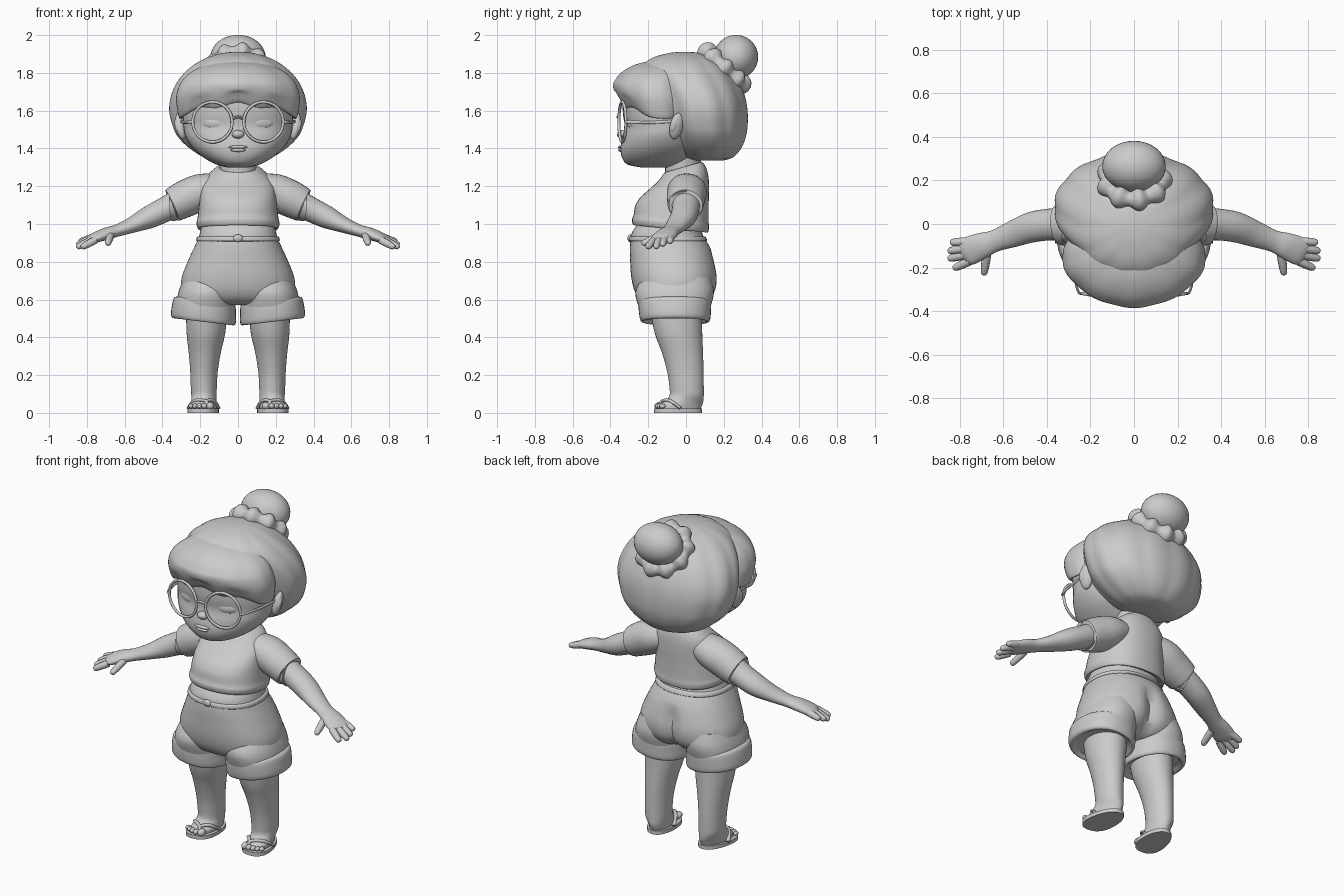
import bpy, bmesh
from math import sin, cos, pi, radians, exp
from mathutils import Vector, Matrix


def finish(name, bm, mirror=False):
    bmesh.ops.recalc_face_normals(bm, faces=bm.faces)
    me = bpy.data.meshes.new(name)
    bm.to_mesh(me)
    bm.free()
    ob = bpy.data.objects.new(name, me)
    bpy.context.collection.objects.link(ob)
    if mirror:
        ob.modifiers.new("mirror", 'MIRROR').use_mirror_merge = False
    bpy.ops.object.select_all(action='DESELECT')
    ob.select_set(True)
    bpy.context.view_layer.objects.active = ob
    bpy.ops.object.shade_smooth_by_angle(angle=radians(45))
    return ob


def spline(rows, steps):
    """Catmull-Rom through rows of numbers."""
    out = []
    for i in range(len(rows) - 1):
        a, b, c, d = rows[max(i - 1, 0)], rows[i], rows[i + 1], rows[min(i + 2, len(rows) - 1)]
        for s in range(steps):
            t = s / steps
            out.append([0.5 * (2 * q + (r - p) * t + (2 * p - 5 * q + 4 * r - w) * t * t
                               + (3 * q - p - 3 * r + w) * t ** 3) for p, q, r, w in zip(a, b, c, d)])
    return out + [list(rows[-1])]


def skin(name, rings, mirror, warp, closed=False):
    bm = bmesh.new()
    vs = [[bm.verts.new(warp(p) if warp else p) for p in ring] for ring in rings]
    n = len(vs[0])
    pairs = list(zip(vs, vs[1:])) + ([(vs[-1], vs[0])] if closed else [])
    for a, b in pairs:
        for j in range(n):
            k = (j + 1) % n
            bm.faces.new((a[j], a[k], b[k], b[j]))
    if not closed:
        bm.faces.new(vs[0])
        bm.faces.new(vs[-1])
    return finish(name, bm, mirror)


def loft(name, rows, p=2.0, mirror=False, warp=None, ripple=(0, 1), n=40, steps=4):
    """Stack of horizontal superellipses; row = z, x centre, front y, back y, half width."""
    rings = []
    for z, x, y0, y1, rx in spline(rows, steps):
        ring = []
        for j in range(n):
            a = 2 * pi * j / n
            c, s = cos(a), sin(a)
            f = 1 - ripple[0] * abs(cos(ripple[1] * a)) ** 3
            c, s = (abs(q) ** (2 / p) * (1 if q > 0 else -1) * f for q in (c, s))
            ring.append(Vector((x + rx * c, (y0 + y1) / 2 + (y1 - y0) / 2 * s, z)))
        rings.append(ring)
    return skin(name, rings, mirror, warp)


def tube(name, rows, mirror=False, n=16, steps=4):
    """Sweep along a path; row = x, y, z, sideways radius, vertical radius."""
    rows = spline(rows, steps)
    pts = [Vector(r[:3]) for r in rows]
    rings = []
    for i, r in enumerate(rows):
        t = (pts[min(i + 1, len(pts) - 1)] - pts[max(i - 1, 0)]).normalized()
        u = t.cross(Vector((0, 0, 1))).normalized()
        v = u.cross(t)
        rings.append([pts[i] + u * r[3] * cos(2 * pi * j / n) + v * r[4] * sin(2 * pi * j / n)
                      for j in range(n)])
    return skin(name, rings, mirror, None)


def torus(name, R, r, mat, mirror=False, lumps=0, n=48, m=10):
    rings = []
    for i in range(n):
        a = 2 * pi * i / n
        q = r * (1 + (0.25 * cos(lumps * a) if lumps else 0))
        rings.append([mat @ Vector(((R + q * cos(b)) * cos(a), (R + q * cos(b)) * sin(a), q * sin(b)))
                      for b in (2 * pi * j / m for j in range(m))])
    return skin(name, rings, mirror, None, True)


def ball(name, loc, size, mirror=False, rot=(0, 0, 0)):
    bm = bmesh.new()
    m = Matrix.Translation(loc)
    for ang, ax in zip(rot, 'XYZ'):
        m = m @ Matrix.Rotation(radians(ang), 4, ax)
    bmesh.ops.create_uvsphere(bm, u_segments=32, v_segments=20, radius=1,
                              matrix=m @ Matrix.Diagonal((*size, 1)))
    return finish(name, bm, mirror)


def clamp(v):
    return max(0.0, min(1.0, v))


# Head, ears and face
loft("head", [(1.30, 0, -.24, -.08, .06), (1.315, 0, -.31, -.02, .115), (1.35, 0, -.338, .03, .18),
              (1.40, 0, -.347, .08, .238), (1.46, 0, -.337, .10, .277), (1.52, 0, -.325, .12, .29),
              (1.60, 0, -.335, .12, .29), (1.70, 0, -.32, .10, .27), (1.78, 0, -.22, .05, .15)], p=2.15)
ball("ear", (.302, -.05, 1.518), (.026, .038, .072), True, (-12, 10, 25))
ball("inner_ear", (.318, -.062, 1.52), (.016, .02, .042), True, (-12, 10, 25))
ball("eye", (.125, -.288, 1.535), (.066, .024, .036), True, (0, 0, 16))
ball("nose", (0, -.338, 1.475), (.033, .028, .022))
ball("upper_lip", (0, -.345, 1.407), (.05, .015, .009))
ball("lower_lip", (0, -.345, 1.391), (.04, .014, .009))

# Hair: rounded back mass, fringe, bun and gathered hair tie
loft("back_hair", [(1.335, 0, .05, .19, .10), (1.352, 0, -.02, .25, .18), (1.40, 0, -.08, .295, .26),
                   (1.46, 0, -.12, .32, .322), (1.52, 0, -.15, .33, .352), (1.60, 0, -.17, .33, .37),
                   (1.68, 0, -.20, .315, .36), (1.76, 0, -.23, .28, .322), (1.83, 0, -.24, .225, .255),
                   (1.88, 0, -.18, .15, .17), (1.905, 0, -.09, .07, .08), (1.911, 0, -.03, .02, .02)],
     ripple=(.022, 6), n=96)


def fringe_edge(v):
    front = clamp((-v.y - .1) / .27)
    v.z += .085 * front ** 2 * clamp((1.76 - v.z) / .16) + .012 * cos(v.x * 30) * clamp((1.66 - v.z) / .06)
    return v


loft("fringe", [(1.585, 0, -.30, .02, .285), (1.568, 0, -.335, .05, .312), (1.61, 0, -.37, .07, .326),
                (1.67, 0, -.385, .07, .332), (1.74, 0, -.383, .06, .312), (1.79, 0, -.355, .05, .272),
                (1.83, 0, -.30, .04, .205), (1.855, 0, -.23, .02, .12), (1.862, 0, -.14, -.06, .04)],
     p=1.85, warp=fringe_edge, ripple=(.015, 5), n=80)
ball("bun", (0, .265, 1.884), (.146, .117, .117))
torus("hair_tie", .122, .045, Matrix.Translation((0, .203, 1.825)) @ Matrix.Rotation(radians(-43), 4, 'X'),
      lumps=9, n=108, m=16)

# Glasses
torus("glasses_rim", .106, .008, Matrix.Translation((.135, -.337, 1.54)) @ Matrix.Rotation(radians(10), 4, 'Z')
      @ Matrix.Rotation(pi / 2, 4, 'X'), True)
tube("glasses_bridge", [(-.032, -.353, 1.555, .007, .007), (0, -.362, 1.567, .007, .007),
                        (.032, -.353, 1.555, .007, .007)], n=8)
tube("glasses_temple", [(.235, -.318, 1.54, .007, .007), (.258, -.305, 1.54, .006, .008),
                        (.285, -.18, 1.538, .005, .008), (.305, -.04, 1.545, .005, .007)], True, n=8)

# Neck
loft("neck", [(1.15, 0, -.11, .08, .10), (1.24, 0, -.11, .075, .095), (1.36, 0, -.11, .08, .10)])


# Shirt: hem drops and collar rises towards the back
def shirt_tilt(v):
    v.z += (v.y + .06) * (-.1 + 1.5 * max(0, v.z - 1.03))
    return v


loft("shirt", [(.985, 0, -.255, .09, .19), (.972, 0, -.278, .115, .21), (1.0, 0, -.286, .122, .22),
               (1.03, 0, -.277, .12, .214), (1.10, 0, -.268, .12, .206), (1.16, 0, -.24, .122, .20),
               (1.21, 0, -.19, .12, .19), (1.25, 0, -.145, .11, .157), (1.28, 0, -.12, .092, .118),
               (1.288, 0, -.11, .08, .10), (1.275, 0, -.10, .07, .088)], p=2.3, warp=shirt_tilt)
tube("sleeve", [(.10, .0, 1.20, .09, .07), (.19, .005, 1.173, .105, .094), (.27, .0, 1.138, .102, .098),
                (.33, -.002, 1.108, .096, .092), (.348, -.003, 1.10, .092, .088),
                (.345, -.003, 1.101, .078, .074)], True, n=32)

# Arms and hands
tube("arm", [(.26, 0, 1.14, .08, .075), (.38, -.002, 1.08, .073, .066), (.47, -.015, 1.036, .07, .06),
             (.56, -.048, .995, .06, .042), (.64, -.078, .965, .05, .032), (.70, -.10, .948, .06, .032),
             (.76, -.125, .926, .065, .026), (.785, -.137, .917, .05, .016), (.79, -.14, .915, .02, .006)],
     True, n=28)
fingers = [((.755, -.08, .932), (.845, -.085, .905)), ((.765, -.11, .928), (.855, -.125, .888)),
           ((.765, -.14, .92), (.855, -.16, .875)), ((.755, -.17, .915), (.83, -.205, .875)),
           ((.675, -.135, .94), (.69, -.235, .893))]
for i, (a, b) in enumerate(fingers):
    a, b = Vector(a), Vector(b)
    rows = [(*a.lerp(b, t), r, r) for t, r in ((0, .02), (.4, .02), (.8, .017), (.95, .012), (1, .003))]
    tube("thumb" if i == 4 else "finger_%d" % (i + 1), rows, True, n=12)


# Shorts with soft seat, legs and turned-up cuffs
def seat_cleft(v):
    if v.y > 0:
        v.y -= .035 * exp(-(v.x / .04) ** 2) * clamp((.86 - v.z) / .1) * clamp(v.y / .1)
    return v


loft("shorts", [(1.01, 0, -.25, .08, .185), (.96, 0, -.283, .085, .20), (.93, 0, -.292, .095, .208),
                (.88, 0, -.297, .125, .23), (.82, 0, -.296, .148, .258), (.72, 0, -.29, .168, .297),
                (.64, 0, -.27, .155, .30), (.59, 0, -.23, .11, .27), (.57, 0, -.17, .06, .20)],
     p=2.25, warp=seat_cleft, n=64)
loft("waistband", [(.935, 0, -.285, .09, .20), (.932, 0, -.299, .104, .216), (.912, 0, -.302, .112, .221),
                   (.908, 0, -.29, .10, .21)], p=2.25)
ball("waist_button", (0, -.297, .925), (.026, .013, .02))
loft("shorts_leg", [(.72, .15, -.23, .13, .135), (.64, .163, -.268, .148, .152),
                    (.56, .172, -.25, .13, .157)], mirror=True, p=2.2)


def cuff_tilt(v):
    v.z += (v.x - .18) * .12
    return v


loft("shorts_cuff", [(.60, .174, -.235, .115, .145), (.588, .177, -.25, .132, .163), (.54, .181, -.25, .132, .17),
                     (.495, .183, -.243, .128, .171), (.482, .182, -.23, .115, .155),
                     (.50, .18, -.21, .10, .13)], mirror=True, p=2.2, warp=cuff_tilt)


# Legs, feet and thong sandals
def turn_out(v):
    k = clamp((.1 - v.z) / .05)
    v.x = .18 + (v.x - .18) * (1 - (v.y + .04) * 1.2 * k) - (v.y - .02) * .1 * k
    return v


loft("leg", [(.015, .175, -.145, .075, .064), (.04, .175, -.142, .085, .068), (.062, .177, -.115, .092, .067),
             (.09, .18, -.088, .094, .067), (.14, .181, -.088, .094, .069), (.22, .18, -.10, .093, .073),
             (.32, .176, -.128, .09, .085), (.42, .17, -.165, .086, .102), (.54, .165, -.19, .085, .11)],
     mirror=True, warp=turn_out)
loft("sandal_sole", [(0, .175, -.17, .086, .08), (.022, .175, -.17, .086, .08)], p=2.3, mirror=True,
     warp=turn_out, steps=1)
for i, (x, y, r) in enumerate([(.148, -.138, .025), (.178, -.148, .018), (.204, -.145, .017),
                               (.228, -.137, .016), (.249, -.125, .015)]):
    ball("toe_%d" % (i + 1), (x, y, .036), (r * .85, r * 1.1, r * .85), True)
for name, x, mid in (("inner_strap", .103, .13), ("outer_strap", .262, .23)):
    tube(name, [(x, -.03, .025, .011, .008), (mid, -.085, .064, .011, .009),
                (.168, -.128, .062, .009, .008), (.166, -.143, .025, .006, .006)], True, n=10)
